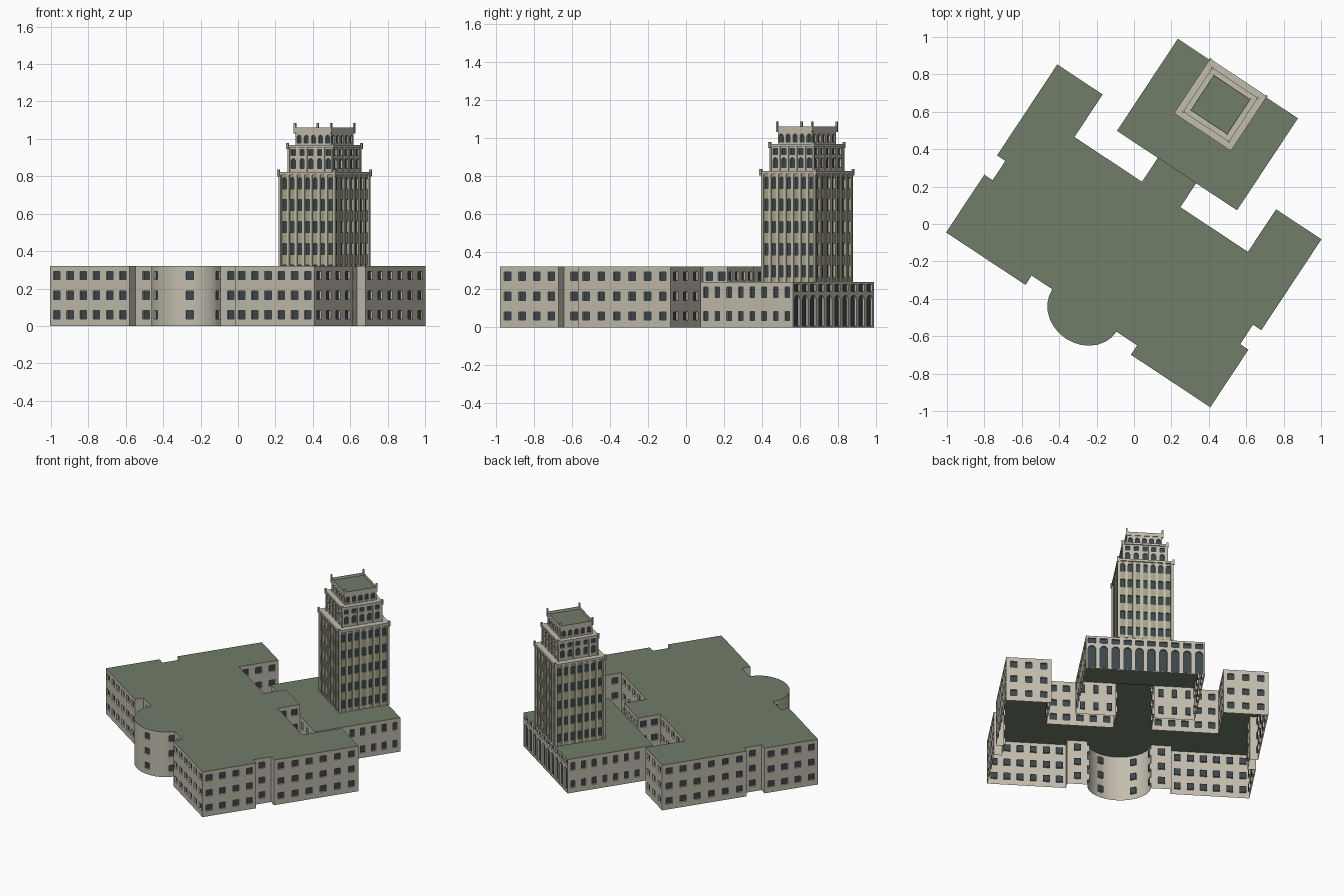
import bpy, bmesh, math
from mathutils import Vector

if "Cube" in bpy.data.objects:
    bpy.data.objects.remove(bpy.data.objects["Cube"])

ANGLE = math.radians(-33.5)      # whole building is turned on plan
CX = 0.034                       # symmetry axis in turned coordinates
TY = 0.787                       # tower centre


def material(name, rgb):
    m = bpy.data.materials.new(name)
    m.diffuse_color = (*rgb, 1)
    m.use_nodes = True
    m.node_tree.nodes["Principled BSDF"].inputs["Base Color"].default_value = m.diffuse_color
    return m


STONE = material("stone", (0.54, 0.51, 0.42))
GLASS = material("glass", (0.045, 0.065, 0.075))
ROOF = material("roof", (0.165, 0.205, 0.14))
SPANDREL = material("spandrel", (0.38, 0.37, 0.24))


def finish(bm, name, mats):
    bmesh.ops.remove_doubles(bm, verts=bm.verts, dist=0.0002)
    me = bpy.data.meshes.new(name)
    bm.to_mesh(me)
    bm.free()
    for m in mats:
        me.materials.append(m)
    ob = bpy.data.objects.new(name, me)
    ob.rotation_euler.z = ANGLE
    bpy.context.collection.objects.link(ob)
    return ob


def wall(bm, p, q, z0, z1, cols, w, rows, arched, depth):
    """Wall panel with recessed windows; outside is right of p -> q."""
    p, q = Vector((*p, 0)), Vector((*q, 0))
    L = (q - p).length
    d = (q - p) / L
    inward = Vector((-d.y, d.x, 0)) * depth

    def pt(s, z, back=False):
        v = p + d * s + Vector((0, 0, z))
        return bm.verts.new(v + inward if back else v)

    def face(pts, mat=0):
        bm.faces.new([pt(*a) for a in pts]).material_index = mat

    xs = [0]
    for i in range(cols):
        c, h = (i + 0.5) * L / cols, min(w, 0.85 * L / cols) / 2
        xs += [c - h, c + h]
    xs.append(L)
    zs = [z0] + [z for r in rows for z in r] + [z1]
    for i in range(len(xs) - 1):
        for j in range(len(zs) - 1):
            a, b, lo, hi = xs[i], xs[i + 1], zs[j], zs[j + 1]
            if not (i % 2 and j % 2):
                face([(a, lo), (b, lo), (b, hi), (a, hi)])
                continue
            ring = [(a, lo), (b, lo)]
            if j // 2 in arched:
                m, r = (a + b) / 2, (b - a) / 2
                arc = [(m + r * math.cos(k * math.pi / 8), hi - r + r * math.sin(k * math.pi / 8))
                       for k in range(9)]
                ring += arc
                for k in range(8):
                    corner = (b, hi) if k < 4 else (a, hi)
                    face([corner, arc[k + 1], arc[k]])
            else:
                ring += [(b, hi), (a, hi)]
            face([(s, z, True) for s, z in ring], 1)
            for k, e in enumerate(ring):
                f = ring[(k + 1) % len(ring)]
                face([e, f, (*f, True), (*e, True)])


def block(name, pts, cols, z0, z1, w, rows, arched=(), depth=0.012,
          wall_mat=STONE, cap=ROOF, special={}):
    """Roofed prism, open below; special = {edge: (bottom, width, rows, arched) or None to leave open}."""
    bm = bmesh.new()
    n = len(pts)
    for i in range(n):
        style = special.get(i, (z0, w, rows, arched))
        if style:
            wall(bm, pts[i], pts[(i + 1) % n], style[0], z1, cols[i], *style[1:], depth)
    bm.faces.new([bm.verts.new((x, y, z1)) for x, y in pts]).material_index = 2
    return finish(bm, name, [wall_mat, GLASS, cap])


def boxes(name, items, mat=STONE):
    """Several boxes (x0, x1, y0, y1, z0, z1) in one object."""
    bm = bmesh.new()
    for x0, x1, y0, y1, z0, z1 in items:
        for v in bmesh.ops.create_cube(bm, size=1)["verts"]:
            v.co = ((x0 + x1) / 2 + v.co.x * (x1 - x0), (y0 + y1) / 2 + v.co.y * (y1 - y0),
                    (z0 + z1) / 2 + v.co.z * (z1 - z0))
    return finish(bm, name, [mat])


def mirrored(half, axis_point=False):
    left = [(-x, y) for x, y in reversed(half[1:] if axis_point else half)]
    return [(CX + x, y) for x, y in half + left]


# Low main building with bowed front and rear link, built as a half outline and mirrored
step = math.pi / 14
half = [(0.206 * math.sin(t * step), -0.532 - 0.18 * math.cos(t * step)) for t in range(8)]
half += [(0.338, -0.532), (0.338, -0.592), (0.847, -0.592), (0.847, -0.222), (0.794, -0.222),
         (0.794, -0.098), (0.847, -0.098), (0.847, 0.485), (0.556, 0.485), (0.556, 0.212),
         (0.123, 0.212), (0.123, 0.367)]
cols = [0, 0, 1, 0, 0, 0, 1, 1, 0, 6, 4, 0, 1, 0, 6, 3, 3, 5, 2]
main = block("main_building", mirrored(half, True), cols + [4] + cols[::-1], 0, 0.32,
             0.043, [(0.038, 0.082), (0.142, 0.186), (0.248, 0.292)],
             special={19: (0.24, 0.035, [(0.25, 0.292)], ())})
bpy.context.view_layer.objects.active = main
main.select_set(True)
bpy.ops.object.shade_smooth_by_angle(angle=math.radians(25))

# Rear hall, open where the link meets it
hall = [(0.123, 0.365), (0.385, 0.365), (0.385, 0.955)]
block("rear_hall", mirrored(hall), [3, 8, 10, 8, 3, 0], 0, 0.24,
      0.03, [(0.035, 0.085), (0.158, 0.212)],
      special={2: (0, 0.05, [(0.008, 0.17), (0.19, 0.225)], (0,)), 5: None})


def rect(hx, hy):
    return [(CX - hx, TY - hy), (CX + hx, TY - hy), (CX + hx, TY + hy), (CX - hx, TY + hy)]


def slab(hx, hy, z0, z1):
    return (CX - hx, CX + hx, TY - hy, TY + hy, z0, z1)


def piers(name, hx, hy, n, w, out, z0, z1):
    """Upright strips between the window columns on all four sides."""
    items = []
    for i in range(n + 1):
        x, y = CX - hx + 2 * hx * i / n, TY - hy + 2 * hy * i / n
        for s in (-1, 1):
            fy, fx = TY + s * hy, CX + s * hx
            items.append((x - w / 2, x + w / 2, fy - out, fy + out, z0, z1))
            items.append((fx - out, fx + out, y - w / 2, y + w / 2, z0, z1))
    boxes(name, items)


def corner_posts(name, hx, hy, z0, z1, r=0.006):
    boxes(name, [(CX + sx * hx - r, CX + sx * hx + r, TY + sy * hy - r, TY + sy * hy + r, z0, z1)
                 for sx in (-1, 1) for sy in (-1, 1)])


# Tower shaft
rows = [(0.265 + 0.117 * i, 0.325 + 0.117 * i) for i in range(5)]
block("tower_shaft", rect(0.172, 0.165), [7] * 4, 0.24, 0.81, 0.028, rows, (4,), 0.008,
      SPANDREL, STONE)
piers("tower_piers", 0.172, 0.165, 7, 0.018, 0.006, 0.24, 0.81)
boxes("tower_cornice", [slab(0.182, 0.175, 0.808, 0.824)])
corner_posts("tower_corner_posts", 0.180, 0.173, 0.80, 0.836)

# Second tier
block("second_tier", rect(0.140, 0.134), [5] * 4, 0.824, 0.955, 0.028,
      [(0.843, 0.895), (0.912, 0.942)], (0,), 0.01, STONE, STONE)
piers("second_tier_piers", 0.140, 0.134, 5, 0.014, 0.004, 0.824, 0.955)
boxes("second_tier_cornice", [slab(0.147, 0.141, 0.953, 0.967)])
corner_posts("second_tier_corner_posts", 0.145, 0.139, 0.945, 0.978)

# Top tier with thin parapet and corner finials
block("top_tier", rect(0.114, 0.109), [5] * 4, 0.967, 1.043, 0.026,
      [(0.978, 1.020)], (0,), 0.01)
hx, hy, t = 0.118, 0.113, 0.004
parapet = []
for s in (-1, 1):
    parapet.append((CX - hx, CX + hx, TY + s * (hy - t / 2) - t / 2,
                    TY + s * (hy - t / 2) + t / 2, 1.035, 1.06))
    parapet.append((CX + s * (hx - t / 2) - t / 2, CX + s * (hx - t / 2) + t / 2,
                    TY - hy + t, TY + hy - t, 1.035, 1.06))
boxes("top_parapet", parapet)
corner_posts("top_finials", 0.116, 0.111, 1.03, 1.085, 0.005)
